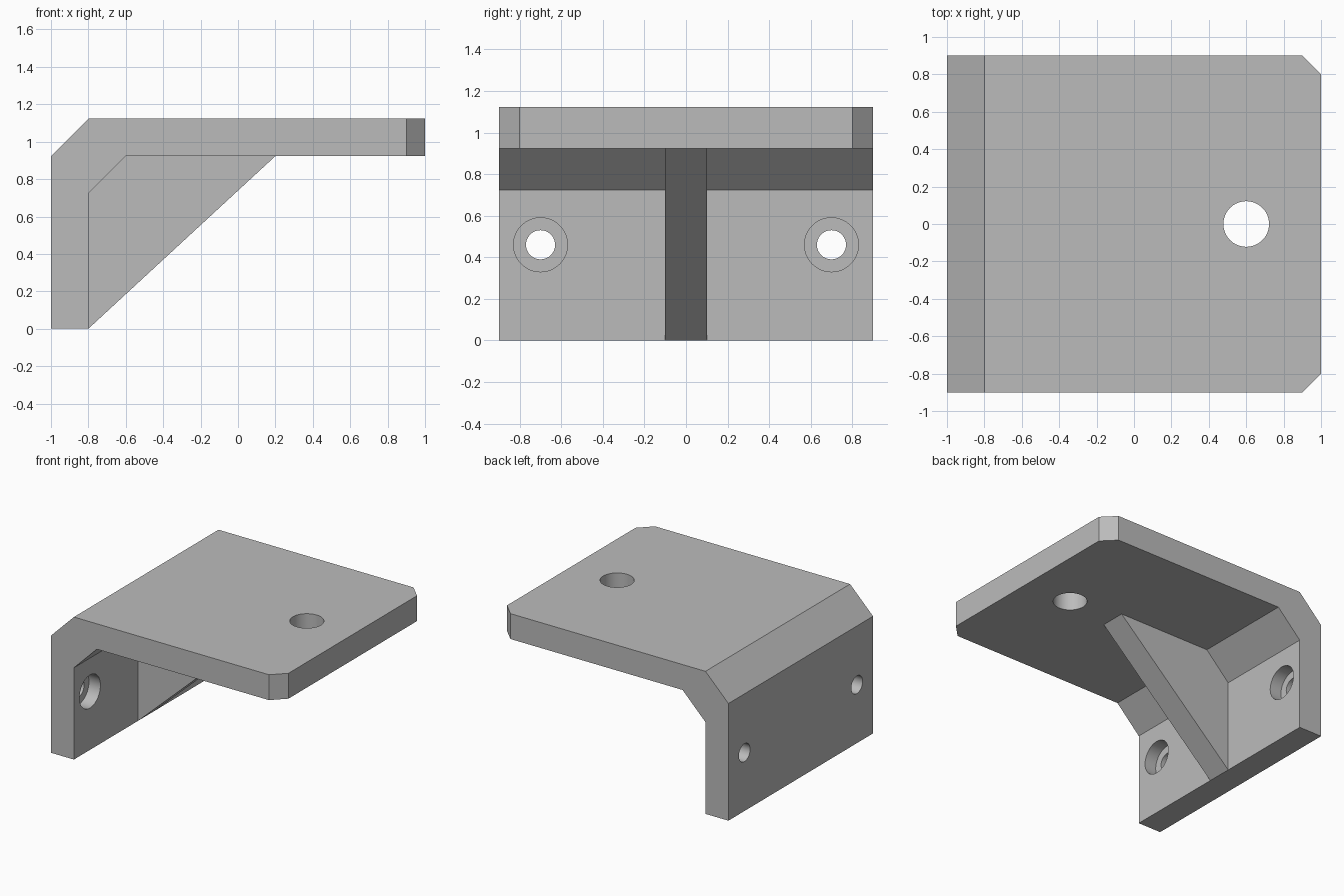
import bpy, bmesh, math
from mathutils import Matrix, Vector

if "Cube" in bpy.data.objects:
    bpy.data.objects.remove(bpy.data.objects["Cube"], do_unlink=True)

grey = bpy.data.materials.new("plain grey")
grey.use_nodes = True
GREY = (0.5, 0.5, 0.5, 1)
grey.diffuse_color = GREY
grey.node_tree.nodes["Principled BSDF"].inputs["Base Color"].default_value = GREY

H, T, W = 1.123, 0.2, 0.9      # height, wall thickness, half width
UNDER = H - T                  # underside of the shelf


def finish(name, bm):
    bmesh.ops.recalc_face_normals(bm, faces=bm.faces)
    mesh = bpy.data.meshes.new(name)
    bm.to_mesh(mesh)
    bm.free()
    mesh.materials.append(grey)
    obj = bpy.data.objects.new(name, mesh)
    bpy.context.collection.objects.link(obj)
    return obj


def prism(name, profile, half):
    """Extrude an x-z profile along y from -half to half."""
    bm = bmesh.new()
    face = bm.faces.new([bm.verts.new((x, -half, z)) for x, z in profile])
    ext = bmesh.ops.extrude_face_region(bm, geom=[face])["geom"]
    verts = [v for v in ext if isinstance(v, bmesh.types.BMVert)]
    bmesh.ops.translate(bm, verts=verts, vec=(0, 2 * half, 0))
    return finish(name, bm)


def cylinder(name, radius, start, end):
    bm = bmesh.new()
    a, b = Vector(start), Vector(end)
    turn = (b - a).to_track_quat("Z", "Y").to_matrix().to_4x4()
    bmesh.ops.create_cone(bm, cap_ends=True, segments=64, radius1=radius, radius2=radius,
                          depth=(b - a).length, matrix=Matrix.Translation((a + b) / 2) @ turn)
    return finish(name, bm)


def combine(target, tool, operation):
    mod = target.modifiers.new(tool.name, "BOOLEAN")
    mod.operation, mod.solver, mod.object = operation, "EXACT", tool
    bpy.context.view_layer.objects.active = target
    bpy.ops.object.modifier_apply(modifier=mod.name)
    bpy.data.objects.remove(tool, do_unlink=True)


# Bent plate: wall and shelf with a bevelled outer and inner corner
bracket = prism("angle_bracket", [
    (-1, 0), (-1, UNDER), (-1 + T, H), (1, H), (1, UNDER),
    (-1 + 2 * T, UNDER), (-1 + T, UNDER - T), (-1 + T, 0)], W)

# Clipped corners at the free end of the shelf
bm = bmesh.new()
bm.from_mesh(bracket.data)
corners = [e for e in bm.edges
           if all(v.co.x > 0.99 for v in e.verts) and e.verts[0].co.y * e.verts[1].co.y > 0]
bmesh.ops.bevel(bm, geom=corners, offset=0.1, segments=1, affect="EDGES")
bm.to_mesh(bracket.data)
bm.free()

# Holes: one through the shelf, two counterbored ones through the wall
combine(bracket, cylinder("shelf_hole", 0.122, (0.6, 0, 0.8), (0.6, 0, 1.3)), "DIFFERENCE")
for y in (-0.7, 0.7):
    combine(bracket, cylinder("screw_hole", 0.07, (-1.1, y, 0.46), (-0.7, y, 0.46)), "DIFFERENCE")
    combine(bracket, cylinder("counterbore", 0.13, (-0.9, y, 0.46), (-0.7, y, 0.46)), "DIFFERENCE")

# Central stiffening rib in the inner corner
prism("rib", [(-1 + T, 0), (-1 + T, UNDER - T), (-1 + 2 * T, UNDER), (0.2, UNDER)], 0.1)

# Smooth hole walls, crisp everything else
bpy.ops.object.select_all(action="DESELECT")
bracket.select_set(True)
bpy.context.view_layer.objects.active = bracket
bpy.ops.object.shade_smooth_by_angle(angle=math.radians(30))
